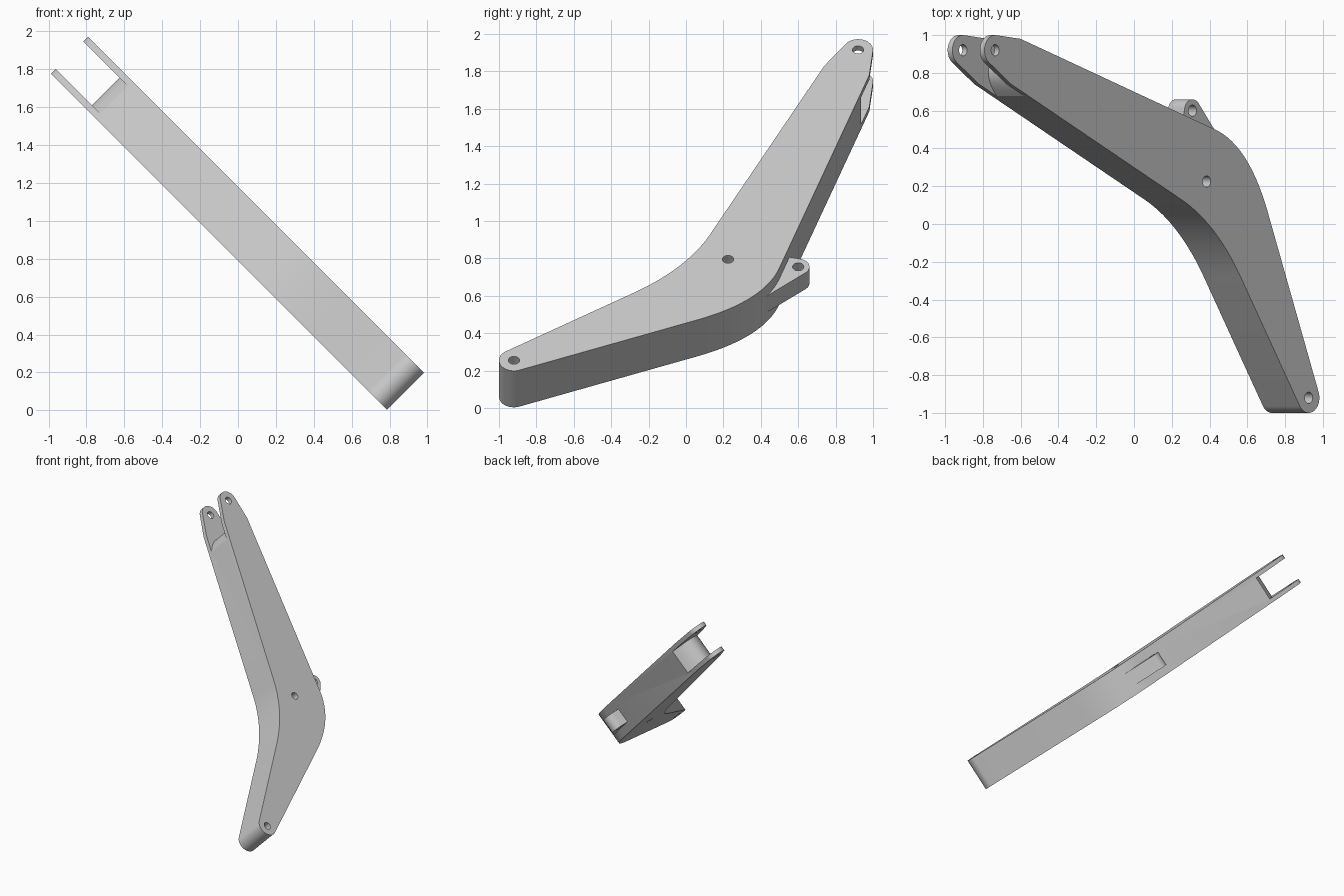
import bpy, bmesh, math
from mathutils import Vector

cube = bpy.data.objects.get("Cube")
if cube:
    bpy.data.objects.remove(cube, do_unlink=True)

R2 = math.sqrt(2)
TOP, BOTTOM = 1.18, 0.79          # x + z on the two tilted side planes
PLATE = 0.05                      # fork cheek thickness, same measure
PIN, HOLE = 0.08, 0.03            # boss and bore radii

steel = bpy.data.materials.new("light grey")
steel.use_nodes = True
grey = (0.58, 0.58, 0.58, 1)
steel.diffuse_color = grey
steel.node_tree.nodes["Principled BSDF"].inputs["Base Color"].default_value = grey


def flat(y, z, level=TOP):
    """Height on a tilted plane to in-plane coordinates."""
    return Vector((y, (2 * z - level) / R2))


def arc(centre, radius, start, end, steps=24):
    angles = [math.radians(start + (end - start) * i / steps) for i in range(steps + 1)]
    return [centre + radius * Vector((math.cos(a), math.sin(a))) for a in angles]


def bend(a, b, c, steps=20):
    ts = [i / steps for i in range(steps + 1)]
    return [a * (1 - t) ** 2 + b * 2 * t * (1 - t) + c * t * t for t in ts]


def extrude(name, outline, low, high):
    """Prism across the tilted thickness, from plane low to plane high."""
    bm = bmesh.new()
    rings = [[bm.verts.new(((s - p.y * R2) / 2, p.x, (s + p.y * R2) / 2))
              for p in outline] for s in (low, high)]
    bm.faces.new(rings[0][::-1])
    bm.faces.new(rings[1])
    n = len(outline)
    for i in range(n):
        j = (i + 1) % n
        bm.faces.new((rings[0][i], rings[0][j], rings[1][j], rings[1][i]))
    mesh = bpy.data.meshes.new(name)
    bm.to_mesh(mesh)
    bm.free()
    mesh.materials.append(steel)
    obj = bpy.data.objects.new(name, mesh)
    bpy.context.collection.objects.link(obj)
    return obj


def bore(centre):
    return extrude("bore_cutter", arc(centre, HOLE, 0, 345, 23), 0.5, 1.5)


def cut(obj, cutters):
    for c in cutters:
        mod = obj.modifiers.new("cut", 'BOOLEAN')
        mod.operation, mod.solver, mod.object = 'DIFFERENCE', 'EXACT', c
    bpy.context.view_layer.update()
    graph = bpy.context.evaluated_depsgraph_get()
    mesh = bpy.data.meshes.new_from_object(obj.evaluated_get(graph))
    obj.modifiers.clear()
    obj.data = mesh
    for c in cutters:
        bpy.data.objects.remove(c, do_unlink=True)
    bpy.ops.object.select_all(action='DESELECT')
    obj.select_set(True)
    bpy.context.view_layer.objects.active = obj
    bpy.ops.object.shade_smooth_by_angle(angle=math.radians(25))


# Bent arm: foot boss, rear bend, fork tip, front bend
foot, tip, middle = flat(-0.92, 0.255), flat(0.92, 1.915), flat(0.225, 0.795)
outline = arc(foot, PIN, 123.7, 291.4)
outline += bend(flat(0.05, 0.468), flat(0.4155, 0.569), flat(0.5, 0.75))
outline.append(flat(0.98, 1.78))
outline += arc(tip, PIN, -6, 145.4)
outline.append(flat(0.74, 1.83))
outline += bend(flat(0.13, 0.93), flat(0.009, 0.751), flat(-0.27, 0.62))
arm = extrude("boom_arm", outline, BOTTOM, TOP)

# Fork slot with a rounded floor
floor = bend(Vector((0.69, 1.633)), Vector((0.85, 1.765)), Vector((0.93, 1.556)))
slot = [Vector((0.6, 1.56))] + floor + [Vector((1.1, 1.15)), Vector((1.1, 2.3)), Vector((0.6, 2.3))]
slot_cutter = extrude("slot_cutter", slot, BOTTOM + PLATE, TOP - PLATE)
cut(arm, [slot_cutter, bore(foot), bore(middle), bore(tip)])

# Cylinder lug on the back of the bend
LUG_TOP, LUG_BOTTOM = 1.065, 0.89
eye = flat(0.6, 0.755, LUG_TOP)
lug_outline = arc(eye, 0.06, -54, 75)
lug_outline += [flat(y, z, LUG_TOP) for y, z in ((0.42, 0.83), (0.36, 0.65), (0.31, 0.525))]
lug = extrude("cylinder_lug", lug_outline, LUG_BOTTOM, LUG_TOP)
cut(lug, [bore(eye)])
